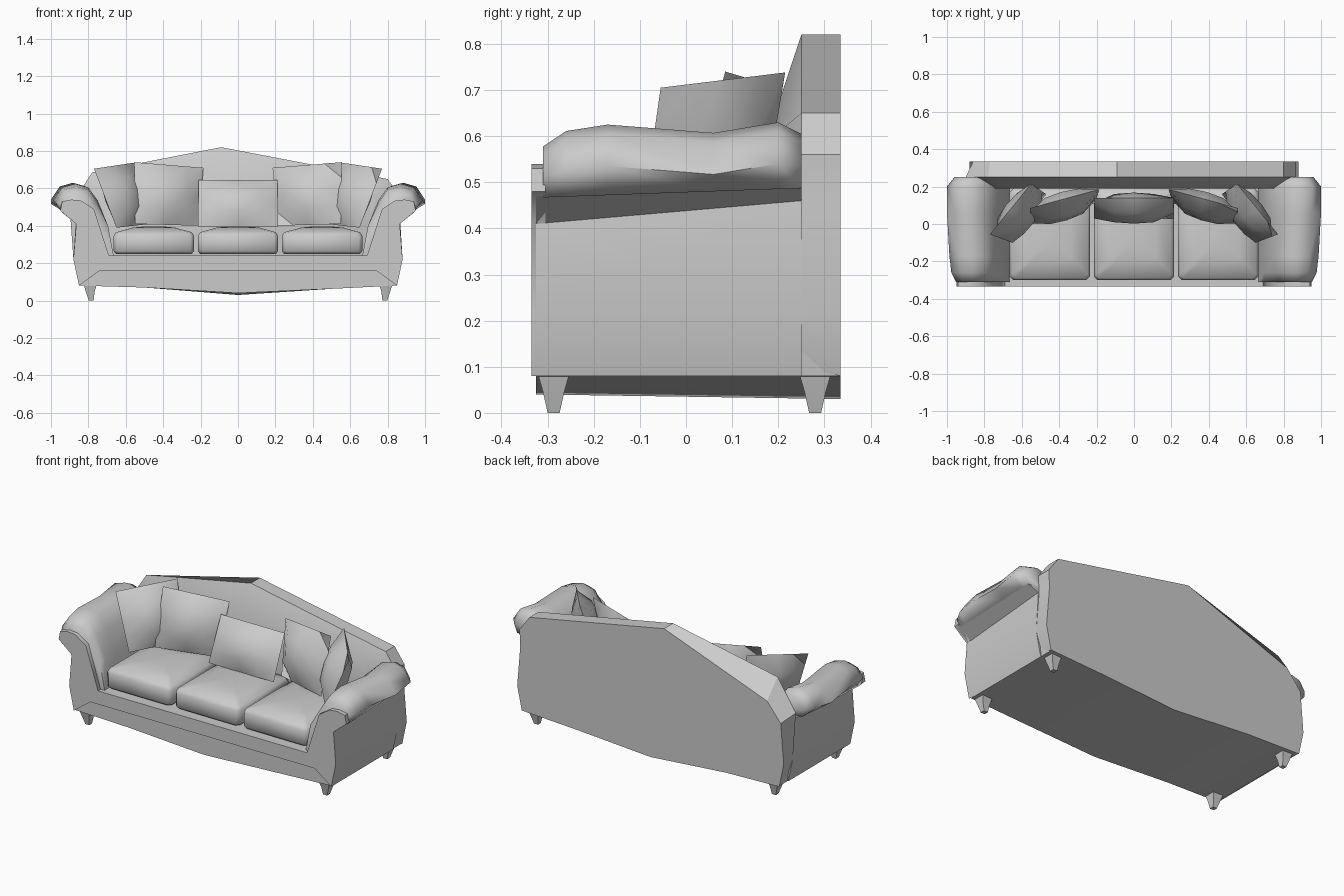
import bpy, bmesh, math
from mathutils import Vector

if "Cube" in bpy.data.objects:
    bpy.data.objects.remove(bpy.data.objects["Cube"])

fabric = bpy.data.materials.new("grey fabric")
fabric.diffuse_color = (0.6, 0.6, 0.6, 1)
fabric.use_nodes = True
fabric.node_tree.nodes["Principled BSDF"].inputs["Base Color"].default_value = fabric.diffuse_color


def finish(name, bm, angle=35):
    bmesh.ops.remove_doubles(bm, verts=bm.verts, dist=0.0005)
    bmesh.ops.recalc_face_normals(bm, faces=bm.faces)
    me = bpy.data.meshes.new(name)
    bm.to_mesh(me)
    bm.free()
    me.materials.append(fabric)
    ob = bpy.data.objects.new(name, me)
    bpy.context.collection.objects.link(ob)
    bpy.ops.object.select_all(action='DESELECT')
    ob.select_set(True)
    bpy.context.view_layer.objects.active = ob
    bpy.ops.object.shade_smooth_by_angle(angle=math.radians(angle))
    return ob


def loft(name, rings, angle=35):
    """Skin a closed solid through rings of 3D points."""
    bm = bmesh.new()
    vs = [[bm.verts.new(p) for p in r] for r in rings]
    n = len(rings[0])
    for a, b in zip(vs, vs[1:]):
        for i in range(n):
            j = (i + 1) % n
            bm.faces.new((a[i], a[j], b[j], b[i]))
    bm.faces.new(vs[0])
    bm.faces.new(vs[-1])
    return finish(name, bm, angle)


def section(outline, y):
    return [(x, y, z) for x, z in outline]


def pillow(name, bl, br, tr, tl, thick, n=4):
    """Pinched pillow: a bulged patch on each side of four corners."""
    bl, br, tr, tl = map(Vector, (bl, br, tr, tl))
    normal = (br - bl).cross(tl - bl).normalized()
    bm = bmesh.new()
    for side in (1, -1):
        g = []
        for i in range(n + 1):
            u = i / n
            row = []
            for j in range(n + 1):
                v = j / n
                p = (bl * (1 - u) + br * u) * (1 - v) + (tl * (1 - u) + tr * u) * v
                h = (max(0, 16 * u * (1 - u) * v * (1 - v))) ** 0.5
                row.append(bm.verts.new(p + normal * side * thick * 0.5 * h))
            g.append(row)
        for i in range(n):
            for j in range(n):
                bm.faces.new((g[i][j], g[i + 1][j], g[i + 1][j + 1], g[i][j + 1]))
    return finish(name, bm, 60)


# base with a shallow keel underneath
def base_outline(mid):
    return [(-0.845, 0.08), (-0.5, 0.07), (0, mid), (0.5, 0.063), (0.845, 0.08),
            (0.86, 0.2), (0.8, 0.24), (-0.8, 0.24), (-0.86, 0.2)]


loft("base", [section(base_outline(0.04), -0.325), section(base_outline(0.03), 0.335)], 25)

# raised front rail
rail = [(-0.74, 0.16), (0.74, 0.16), (0.7, 0.24), (-0.7, 0.24)]
loft("front_rail", [section(rail, -0.335), section(rail, -0.3)])

# backrest: rear, top edge and forward-sloping inner face
back_rear = [(-0.85, 0.08), (0.85, 0.08), (0.88, 0.22), (0.86, 0.46), (0.865, 0.56),
             (0.8, 0.65), (-0.09, 0.82), (-0.77, 0.57), (-0.86, 0.46), (-0.88, 0.22)]
back_mid = [(-0.84, 0.1), (0.84, 0.1), (0.88, 0.22), (0.86, 0.46), (0.865, 0.56),
            (0.8, 0.65), (-0.09, 0.82), (-0.78, 0.685), (-0.9, 0.5), (-0.88, 0.22)]
back_in = [(-0.7, 0.2), (0.7, 0.2), (0.72, 0.25), (0.74, 0.42), (0.75, 0.52),
           (0.7, 0.6), (-0.09, 0.64), (-0.7, 0.6), (-0.75, 0.5), (-0.72, 0.25)]
loft("backrest", [section(back_rear, 0.335), section(back_mid, 0.25), section(back_in, 0.19)], 30)

# roll of the arm from inside to outside, as offsets from the roll centre
roll = [(-0.08, 0.06), (-0.01, 0.08), (0.06, 0.06), (0.107, -0.01)]

for side, s in (("left", -1), ("right", 1)):
    # arm body, flaring out under the roll
    def wall(top, flare):
        return [(s * x, z) for x, z in
                [(0.72, 0.2), (0.85, 0.08), (0.88, 0.22), (0.865, top),
                 (0.94, flare), (0.8, flare + 0.01), (0.7, 0.25)]]
    loft(side + "_arm_body", [section(wall(0.41, 0.47), -0.325), section(wall(0.46, 0.49), 0.25)], 50)

    # rolled arm top whose inner side sweeps down to the seat
    rings = []
    for y, k, cx, cz in ((-0.31, 0.72, 0.875, 0.52), (-0.26, 0.95, 0.875, 0.535),
                         (-0.17, 1.0, 0.88, 0.545), (0.06, 1.0, 0.893, 0.527),
                         (0.2, 1.0, 0.893, 0.55), (0.25, 0.75, 0.88, 0.545)):
        ring = [(s * (cx + k * x), y, cz + k * z) for x, z in roll]
        low = 0.477 + 0.036 * (y + 0.31)
        ring += [(s * x, y, z) for x, z in
                 ((0.94, low - 0.01), (0.8, low - 0.01), (0.76, 0.24), (0.665, 0.24),
                  (0.695, 0.4), (0.75 + 0.1 * (1 - k), 0.535 - 0.1 * (1 - k)))]
        rings.append(ring)
    loft(side + "_arm_roll", rings, 80)

    # flat scroll facing on the front of the arm
    facing = [(s * x, z) for x, z in
              [(0.74, 0.16), (0.85, 0.08), (0.88, 0.22), (0.865, 0.41), (0.95, 0.48),
               (0.94, 0.53), (0.89, 0.54), (0.84, 0.535), (0.77, 0.49), (0.69, 0.24)]]
    loft(side + "_arm_facing", [section(facing, -0.335), section(facing, -0.305)], 60)

    # tapered legs
    for end, y in (("front", -0.287), ("back", 0.28)):
        def foot(x, h, z):
            return [(s * (x - h), y - h, z), (s * (x + h), y - h, z),
                    (s * (x + h), y + h, z), (s * (x - h), y + h, z)]
        loft(f"{side}_{end}_leg", [foot(0.785, 0.013, 0), foot(0.79, 0.023, 0.045), foot(0.79, 0.033, 0.08)], 60)

    # angled throw pillows
    pillow(side + "_inner_pillow", (s * 0.55, -0.0, 0.41), (s * 0.21, 0.11, 0.40),
           (s * 0.185, 0.185, 0.71), (s * 0.555, 0.085, 0.74), 0.14)
    pillow(side + "_outer_pillow", (s * 0.65, -0.1, 0.39), (s * 0.47, 0.16, 0.41),
           (s * 0.55, 0.215, 0.738), (s * 0.77, -0.055, 0.705), 0.15)

# centre pillow leaning on the back
pillow("centre_pillow", (-0.215, 0.03, 0.395), (0.215, 0.03, 0.395),
       (0.21, 0.14, 0.645), (-0.21, 0.14, 0.645), 0.14)

# three seat cushions with domed tops and softened edges
for name, cx in (("left", -0.45), ("centre", 0), ("right", 0.45)):
    def slab(h, z):
        w, y0, y1 = 0.215 - h, -0.3 + h, 0.19 - h
        c = 0.02
        return [(cx + x, y, z) for x, y in
                [(-w + c, y0), (w - c, y0), (w, y0 + c), (w, y1 - c),
                 (w - c, y1), (-w + c, y1), (-w, y1 - c), (-w, y0 + c)]]
    loft(name + "_seat_cushion", [slab(0.012, 0.25), slab(0, 0.265), slab(0, 0.345),
                                  slab(0.012, 0.365), slab(0.1, 0.39), slab(0.17, 0.397)], 60)
